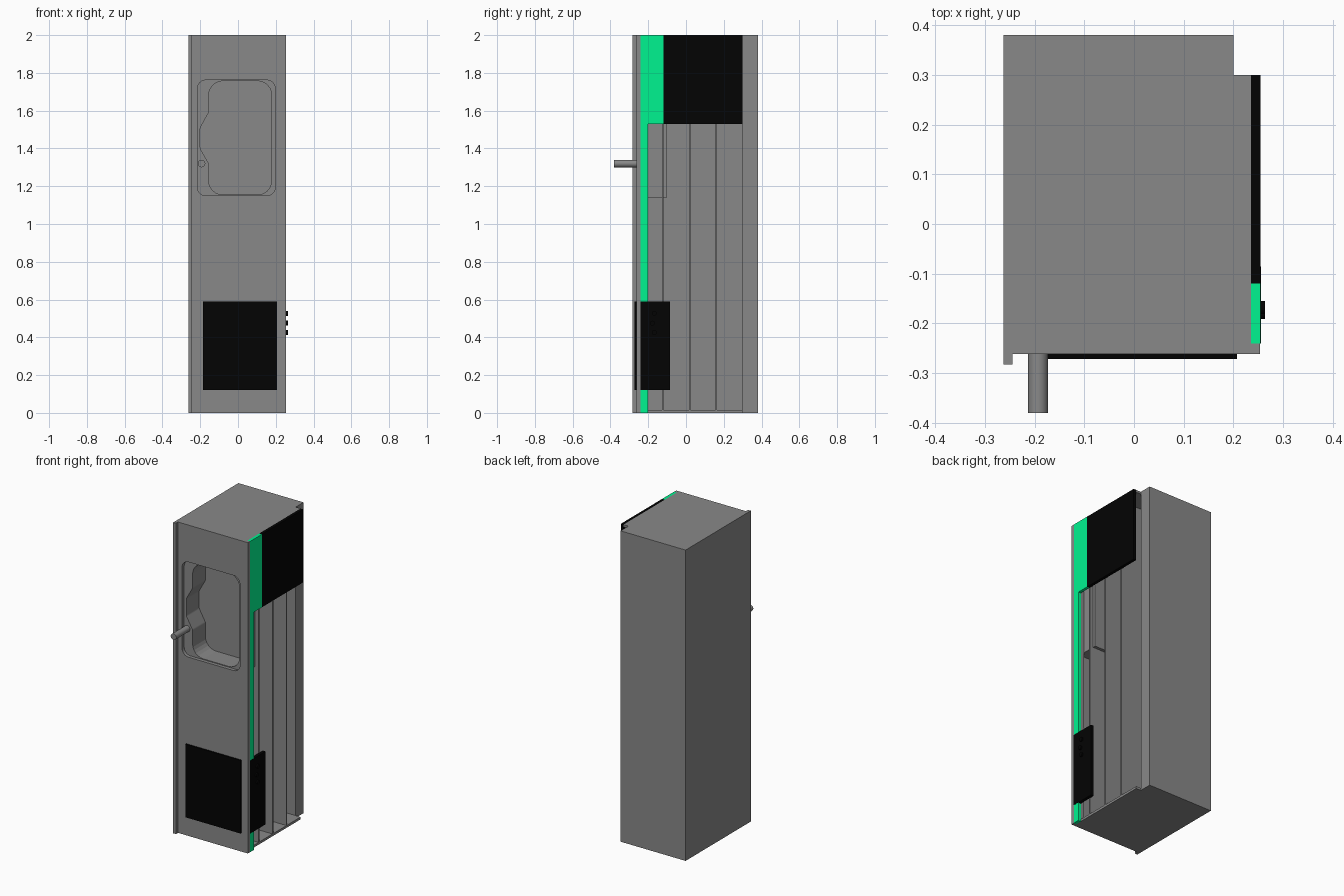
import bpy
from math import radians
from mathutils import Vector

if "Cube" in bpy.data.objects:
    bpy.data.objects.remove(bpy.data.objects["Cube"])


def material(name, color):
    m = bpy.data.materials.new(name)
    m.diffuse_color = (*color, 1)
    m.use_nodes = True
    m.node_tree.nodes["Principled BSDF"].inputs["Base Color"].default_value = m.diffuse_color
    return m


GREY = material("dark_grey_paint", (0.25, 0.25, 0.25))
GREEN = material("green_paint", (0.0, 0.9, 0.28))
BLACK = material("black_plastic", (0.001, 0.001, 0.001))


def box(name, x, y, z, mat=GREY):
    """Axis-aligned box from (min, max) ranges."""
    bpy.ops.mesh.primitive_cube_add(size=1)
    o = bpy.context.object
    o.name = name
    for v in o.data.vertices:
        v.co = [r[0] if c < 0 else r[1] for c, r in zip(v.co, (x, y, z))]
    o.data.materials.append(mat)
    return o


def cylinder(name, loc, r, depth, rot, sides, mat=GREY):
    bpy.ops.mesh.primitive_cylinder_add(vertices=sides, radius=r, depth=depth, location=loc, rotation=rot)
    o = bpy.context.object
    o.name = name
    o.data.materials.append(mat)
    bpy.ops.object.shade_smooth_by_angle(angle=radians(35))
    return o


def rounded(corners, steps=6):
    """Round each (x, z, radius) corner of a closed outline."""
    out = []
    for i, (x, z, r) in enumerate(corners):
        p = Vector((x, z))
        if r == 0:
            out.append(p)
            continue
        a = p + (Vector(corners[i - 1][:2]) - p).normalized() * r
        b = p + (Vector(corners[(i + 1) % len(corners)][:2]) - p).normalized() * r
        for k in range(steps + 1):
            t = k / steps
            w = 2 * t * (1 - t) * 0.71
            out.append((a * (1 - t) ** 2 + p * w + b * t * t) / ((1 - t) ** 2 + w + t * t))
    return out


def rect(x, z, r=0):
    return rounded([(x[0], z[0], r), (x[1], z[0], r), (x[1], z[1], r), (x[0], z[1], r)])


def plate(name, loops, y):
    """Filled outline with a hole, extruded between two y values."""
    cu = bpy.data.curves.new(name, 'CURVE')
    cu.dimensions, cu.fill_mode, cu.extrude = '2D', 'BOTH', (y[1] - y[0]) / 2
    for pts in loops:
        s = cu.splines.new('POLY')
        s.points.add(len(pts) - 1)
        for sp, p in zip(s.points, pts):
            sp.co = (p.x, p.y, 0, 1)
        s.use_cyclic_u = True
    o = bpy.data.objects.new(name, cu)
    bpy.context.collection.objects.link(o)
    o.location.y, o.rotation_euler.x = sum(y) / 2, radians(90)
    bpy.ops.object.select_all(action='DESELECT')
    o.select_set(True)
    bpy.context.view_layer.objects.active = o
    bpy.ops.object.convert(target='MESH')
    o = bpy.context.object
    o.data.materials.append(GREY)
    bpy.ops.object.shade_flat()
    return o


L, R, IN = -0.263, 0.235, -0.25

# Hollow cabinet, open on the right below the display
box("left_wall", (L, IN), (-0.24, 0.3), (0, 2))
box("top_plate", (L, R), (-0.24, 0.3), (1.985, 2))
box("base_plate", (L, R), (-0.24, 0.3), (0, 0.015))
box("back_slab", (L, 0.2), (0.3, 0.38), (0, 2))
for y in (-0.123, 0.019, 0.161):
    if y < -0.1:  # this fin stops above and below the bay
        box("side_fin_lower", (IN, R), (y - 0.004, y + 0.004), (0.015, 1.14))
        box("side_fin_middle", (0.21, R), (y - 0.004, y + 0.004), (1.14, 1.77))
        box("side_fin_upper", (IN, R), (y - 0.004, y + 0.004), (1.77, 1.985))
    else:
        box("side_fin", (IN, R), (y - 0.004, y + 0.004), (0.015, 1.985))

# Front panel with rounded opening, and the deep bay behind it
plate("front_panel", [rect((L, 0.253), (0, 2)), rect((-0.215, 0.197), (1.15, 1.762), 0.045)], (-0.262, -0.24))
bay_hole = rounded([(-0.155, 1.155, 0.075), (0.178, 1.155, 0.075), (0.178, 1.757, 0.075),
                    (-0.155, 1.757, 0.075), (-0.155, 1.59, 0.006), (-0.2, 1.51, 0.006),
                    (-0.2, 1.4, 0.006), (-0.155, 1.32, 0.006)])
plate("bay_housing", [rect((IN, 0.21), (1.14, 1.77)), bay_hole], (-0.24, -0.11))
box("bay_back", (IN, 0.21), (-0.11, -0.1), (1.14, 1.77))
cylinder("handle", (-0.193, -0.31, 1.32), 0.02, 0.14, (radians(90), 0, 0), 24)
box("front_edge_strip", (L, -0.244), (-0.283, -0.262), (0, 2))
box("front_screen", (-0.185, 0.207), (-0.272, -0.262), (0.12, 0.59), BLACK)

# Right side: green trim and black display
box("green_column", (R, 0.254), (-0.24, -0.2), (0, 1.53), GREEN)
box("column_backing", (0.21, R), (-0.24, -0.2), (0.015, 1.985))
box("green_header", (R, 0.254), (-0.24, -0.12), (1.53, 2), GREEN)
box("side_display", (R, 0.254), (-0.12, 0.3), (1.53, 2), BLACK)

# Control box with buttons
box("control_box", (R, 0.255), (-0.2401, -0.085), (0.12, 0.59), BLACK)
for y, z in ((-0.168, 0.425), (-0.178, 0.475), (-0.168, 0.527)):
    cylinder("control_button", (0.259, y, z), 0.013, 0.01, (0, radians(90), 0), 16, BLACK)
